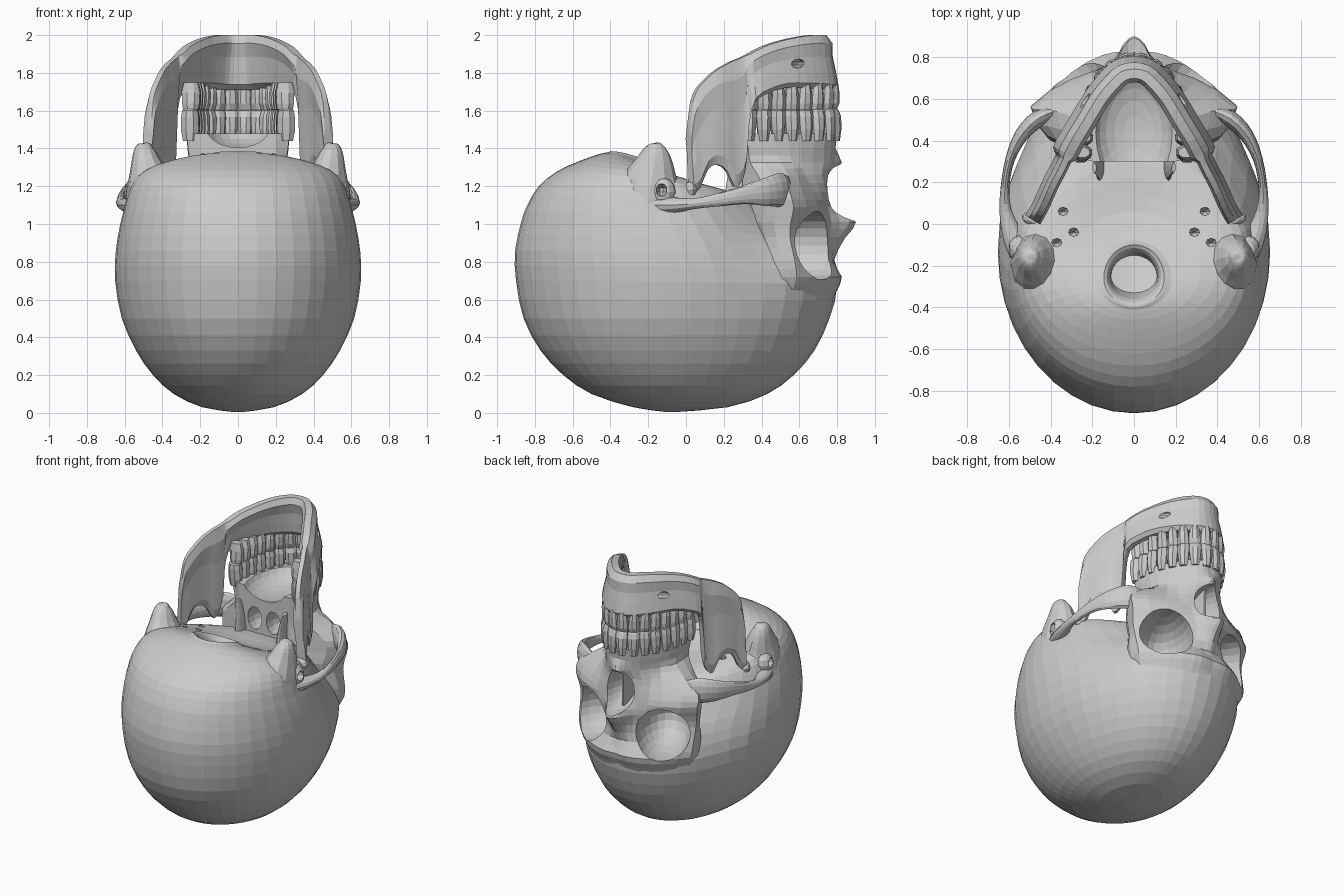
import bpy, bmesh
from math import sin, cos, pi, exp
from mathutils import Vector as V

if "Cube" in bpy.data.objects:
    bpy.data.objects.remove(bpy.data.objects["Cube"])


def catmull(pts, k):
    """Resample a list of vectors with a smooth curve, k steps per span."""
    n, out = len(pts), []
    for i in range(n - 1):
        a, b, c, d = (pts[min(max(j, 0), n - 1)] for j in range(i - 1, i + 3))
        for s in range(k):
            t = s / k
            out.append(0.5 * (2 * b + (c - a) * t + (2 * a - 5 * b + 4 * c - d) * t * t
                              + (3 * b - a - 3 * c + d) * t ** 3))
    return out + [pts[-1]]


def refine(rings, k):
    cols = [catmull(list(c), k) for c in zip(*rings)]
    return [list(r) for r in zip(*cols)]


def solid(name, *parts):
    """One closed lofted shell per list of rings."""
    bm = bmesh.new()
    for rings in parts:
        vs = [[bm.verts.new(p) for p in r] for r in rings]
        n = len(rings[0])
        for a, b in zip(vs, vs[1:]):
            for i in range(n):
                bm.faces.new((a[i], a[(i + 1) % n], b[(i + 1) % n], b[i]))
        bm.faces.new(vs[0][::-1])
        bm.faces.new(vs[-1])
    bmesh.ops.recalc_face_normals(bm, faces=bm.faces)
    bmesh.ops.triangulate(bm, faces=[f for f in bm.faces if len(f.verts) > 4])
    me = bpy.data.meshes.new(name)
    bm.to_mesh(me)
    bm.free()
    ob = bpy.data.objects.new(name, me)
    bpy.context.collection.objects.link(ob)
    return ob


def tube(path, side=1, n=12, k=3):
    """Rings along a path of (x, y, z, radius across, other radius)."""
    P = catmull([V((p[0] * side, p[1], p[2])) for p in path], k)
    R = catmull([V((p[3], p[4], 0)) for p in path], k)
    rings = []
    for i, p in enumerate(P):
        t = (P[min(i + 1, len(P) - 1)] - P[max(i - 1, 0)]).normalized()
        up = V((0, 0, 1)) if abs(t.z) < 0.75 else V((0, 1, 0))
        a = t.cross(up).normalized()
        b = a.cross(t).normalized()
        rings.append([p + a * R[i].x * cos(2 * pi * j / n) + b * R[i].y * sin(2 * pi * j / n)
                      for j in range(n)])
    return rings


def ball(name, loc, scale, rz=0.0, seg=24):
    bpy.ops.mesh.primitive_uv_sphere_add(segments=seg, ring_count=seg // 2, location=loc,
                                         rotation=(0, 0, rz))
    ob = bpy.context.object
    ob.name, ob.scale = name, scale
    return ob


def boolean(target, other, op):
    m = target.modifiers.new(op, 'BOOLEAN')
    m.operation, m.object, m.solver = op, other, 'EXACT'
    bpy.context.view_layer.objects.active = target
    bpy.ops.object.modifier_apply(modifier=m.name)
    bpy.data.objects.remove(other)


# Braincase: tilted oval rings, pinched at the temples (y back, z back, y front, z front, half width)
BRAIN = [(-.10, .004, -.06, .004, .02), (-.28, .03, .22, .03, .19), (-.5, .1, .43, .1, .34),
         (-.65, .2, .57, .2, .45), (-.77, .33, .68, .33, .54), (-.86, .5, .76, .5, .615),
         (-.9, .7, .8, .68, .65), (-.905, .86, .74, .82, .648), (-.87, 1.02, .62, .92, .625),
         (-.84, 1.1, .54, 1.0, .605), (-.78, 1.2, .45, 1.08, .58), (-.68, 1.28, .36, 1.14, .54),
         (-.56, 1.335, .22, 1.17, .46), (-.46, 1.37, .06, 1.19, .32), (-.41, 1.38, -.08, 1.25, .18),
         (-.39, 1.385, -.1, 1.28, .145), (-.36, 1.35, -.13, 1.25, .12), (-.33, 1.24, -.15, 1.17, .11)]
rings = []
for yb, zb, yf, zf, hw in BRAIN:
    yw = (yb + yf) / 2 - .11 * hw
    ring = []
    for j in range(40):
        a = 2 * pi * j / 40
        y = yw + sin(a) * ((yf - yw) if sin(a) > 0 else (yw - yb))
        f = max(0, (y - yb) / (yf - yb)) ** 1.6
        z = zb + (zf - zb) * f
        pinch = 1 - .1 * exp(-((y - .38) / .2) ** 2 - ((z - .95) / .3) ** 2)
        ring.append(V((hw * cos(a) * pinch, y, z)))
    rings.append(ring)
skull = solid("skull", refine(rings, 2))

# Face block: half outlines per height (z, y at middle, then x, y pairs outward)
FACE = [(.54, .755, .06, .755, .15, .73, .29, .65, .385, .54, .40, .42),
        (.64, .795, .06, .795, .15, .78, .29, .705, .415, .56, .42, .43),
        (.72, .82, .06, .825, .15, .81, .3, .73, .45, .585, .44, .46),
        (.81, .785, .05, .775, .11, .765, .27, .70, .46, .575, .44, .45),
        (.93, .845, .05, .81, .1, .76, .26, .68, .465, .55, .40, .42),
        (1.01, .90, .05, .865, .11, .77, .27, .69, .475, .555, .40, .40),
        (1.09, .81, .06, .79, .13, .75, .29, .70, .49, .57, .42, .42),
        (1.17, .76, .06, .76, .14, .74, .28, .67, .485, .55, .41, .42),
        (1.26, .77, .06, .76, .15, .72, .24, .63, .37, .54, .32, .38),
        (1.325, .825, .05, .79, .13, .73, .22, .61, .27, .5, .26, .34),
        (1.40, .79, .06, .785, .14, .73, .22, .61, .265, .48, .265, .33),
        (1.48, .805, .06, .795, .14, .74, .22, .61, .27, .47, .27, .32)]
rings = []
for z, y0, *r in FACE:
    half = [V((x, y, z)) for x, y in zip(r[::2], r[1::2])]
    line = [V((-p.x, p.y, z)) for p in half[::-1]] + [V((0, y0, z))] + half
    rings.append(catmull(line, 2) + [V((.2, .3, z)), V((-.2, .3, z))])
boolean(skull, solid("face", refine(rings, 2)), 'UNION')

# Side parts: cheek arches, bumps behind the ears, ear rims, plates behind the palate
ARCH = [(.38, .54, 1.17, .02, .07), (.46, .505, 1.18, .04, .09), (.54, .425, 1.17, .034, .075),
        (.594, .31, 1.155, .023, .05), (.618, .18, 1.13, .021, .036), (.615, .06, 1.11, .03, .028),
        (.58, -.06, 1.10, .05, .04), (.53, -.16, 1.10, .06, .05)]
MASTOID = [(.45, -.2, 1.0, .15, .2), (.465, -.19, 1.2, .125, .16), (.485, -.17, 1.31, .085, .11),
           (.495, -.16, 1.385, .058, .07), (.49, -.155, 1.42, .035, .035), (.49, -.155, 1.43, .01, .01)]
PLATE = [(.16, .27, 1.05, .03, .08), (.17, .28, 1.25, .016, .06), (.19, .27, 1.37, .01, .025)]
for s in (-1, 1):
    for path in (MASTOID, ARCH, PLATE):
        boolean(skull, solid("side_part", tube(path, s)), 'UNION')
    boolean(skull, ball("ear_rim", (.55 * s, -.12, 1.17), (.055, .065, .075), seg=12), 'UNION')

# Openings: eye sockets, ear holes, rear nose passages, base holes, nose, palate
for s in (-1, 1):
    boolean(skull, ball("socket", (.285 * s, .675, .885), (.182, .33, .182), -.42 * s), 'DIFFERENCE')
    boolean(skull, ball("ear_hole", (.605 * s, -.13, 1.18), (.07, .03, .035), seg=10), 'DIFFERENCE')
    boolean(skull, ball("passage", (.075 * s, .34, 1.26), (.06, .16, .085), seg=14), 'DIFFERENCE')
    for x, y, z in ((.37, -.09, 1.23), (.29, -.04, 1.21), (.34, .06, 1.18)):
        boolean(skull, ball("base_hole", (x * s, y, z), (.03, .025, .08), seg=8), 'DIFFERENCE')
boolean(skull, ball("nose_hole", (0, .84, 1.165), (.115, .29, .15)), 'DIFFERENCE')
boolean(skull, ball("palate_hollow", (0, .44, 1.51), (.19, .3, .12)), 'DIFFERENCE')
bpy.ops.mesh.primitive_cube_add(size=1, location=(0, .63, 1.17), scale=(.015, .2, .27))
bpy.context.object.name = "nose_septum"

# Jaw: upright plate swept from one joint round the chin to the other (x, y, z low, z high)
JAW = [(0, .72, 1.71, 2.0), (.05, .71, 1.71, 2.0), (.1, .665, 1.715, 2.0), (.16, .59, 1.72, 1.99),
       (.22, .49, 1.72, 1.968), (.275, .4, 1.69, 1.937), (.312, .33, 1.64, 1.90), (.325, .308, 1.5, 1.89),
       (.33, .298, 1.29, 1.885), (.343, .27, 1.215, 1.873), (.36, .237, 1.2, 1.86),
       (.38, .2, 1.28, 1.84), (.403, .15, 1.315, 1.81), (.425, .1, 1.29, 1.765),
       (.445, .06, 1.2, 1.72), (.462, .03, 1.17, 1.65), (.473, .012, 1.18, 1.5)]
st = [(-x, *r) for x, *r in JAW[:0:-1]] + JAW
rings = []
for i, (x, y, lo, hi) in enumerate(st):
    a, b = st[max(i - 1, 0)], st[min(i + 1, len(st) - 1)]
    n = V((a[1] - b[1], b[0] - a[0], 0)).normalized()
    t, lean = (.046, .045) if lo > 1.6 else (.03, .03)
    half = [(.4, 0), (1, .1), (.95, .35), (.85, .6), (1.05, .85), (.5, 1)]
    sec = half + [(-u, v) for u, v in half[::-1]]
    rings.append([V((x, y, lo + (hi - lo) * v)) + n * (u * t + lean * (1 - v)) for u, v in sec])
jaw = solid("jaw", refine(rings, 2))
for s in (-1, 1):
    boolean(jaw, ball("chin_hole", (.24 * s, .59, 1.85), (.07, .025, .025), -.5 * s, seg=10), 'DIFFERENCE')
    ball("jaw_joint", (.475 * s, .02, 1.18), (.065, .035, .045), .3 * s, seg=12)


# Teeth: sixteen tapered crowns along each dental arch
def teeth(name, width, y0, depth, z_root, z_bite):
    curve = [V((width * sin(a), y0 + depth * cos(a), 0)) for a in
             [-1.6 + 3.2 * i / 400 for i in range(401)]]
    dist = [0]
    for p, q in zip(curve, curve[1:]):
        dist.append(dist[-1] + (q - p).length)
    step = dist[-1] / 16
    crowns = []
    for k in range(16):
        i = min(range(401), key=lambda j: abs(dist[j] - (k + .5) * step))
        t = (curve[min(i + 1, 400)] - curve[max(i - 1, 0)]).normalized()
        n = V((-t.y, t.x, 0))
        back = min(1, abs(k - 7.5) / 5)
        d = .03 + .022 * back
        rings = []
        for f, w, e in ((0, .7, .75), (.35, .92, 1), (.75, 1.08, .95),
                        (.95, 1, .45 + .4 * back), (1, .8, .2 + .4 * back)):
            ring = []
            for j in range(8):
                c, s = cos(pi * (j + .5) / 4), sin(pi * (j + .5) / 4)
                p = curve[i] + t * c * w * step * .53 + n * s * e * d
                ring.append(V((p.x, p.y, z_root + (z_bite - z_root) * f)))
            rings.append(ring)
        crowns.append(rings)
    return solid(name, *crowns)


teeth("upper_teeth", .255, .31, .485, 1.44, 1.61)
teeth("lower_teeth", .25, .32, .465, 1.75, 1.60)
